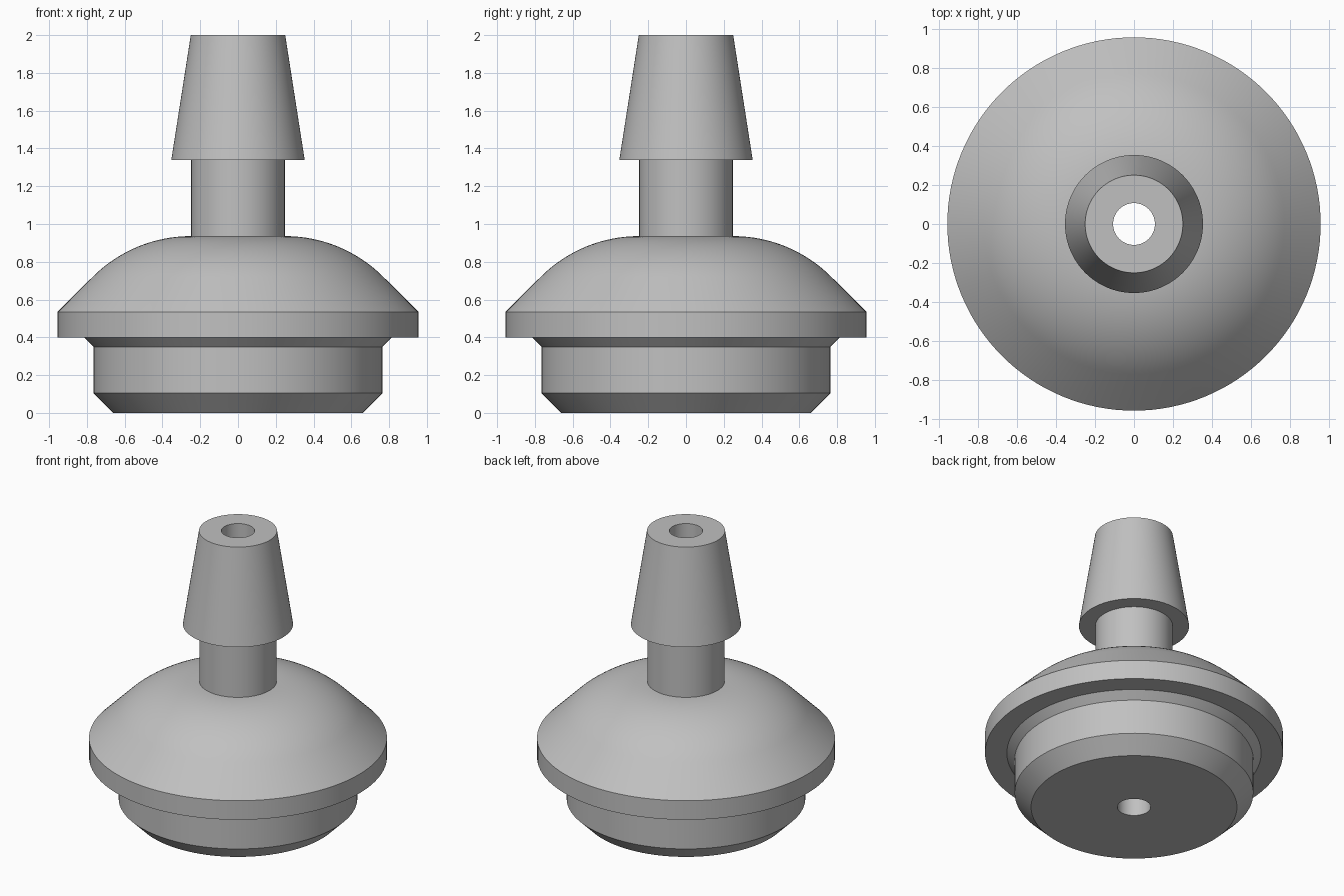
import bpy
import bmesh
from math import sin, cos, pi, radians
from mathutils import Vector

SEGMENTS = 128
BORE = 0.107   # radius of the through hole
STEM = 0.248   # radius of the neck

if "Cube" in bpy.data.objects:
    bpy.data.objects.remove(bpy.data.objects["Cube"], do_unlink=True)

# Single plain grey
grey = bpy.data.materials.new("plain_grey")
grey.use_nodes = True
colour = (0.53, 0.53, 0.53, 1)
grey.diffuse_color = colour
grey.node_tree.nodes["Principled BSDF"].inputs["Base Color"].default_value = colour


def arc(cx, cz, radius, start, end, steps):
    """Points (r, z) along a circular arc, angles in degrees."""
    angles = [radians(start + (end - start) * i / steps) for i in range(steps + 1)]
    return [(cx + radius * cos(a), cz + radius * sin(a)) for a in angles]


def lathe(name, profile):
    """Turn a closed (r, z) profile around the z axis into one solid."""
    bm = bmesh.new()
    ring = [bm.verts.new(Vector((r, 0, z))) for r, z in profile]
    edges = [bm.edges.new((a, b)) for a, b in zip(ring, ring[1:] + ring[:1])]
    bmesh.ops.spin(bm, geom=ring + edges, cent=(0, 0, 0), axis=(0, 0, 1),
                   angle=2 * pi, steps=SEGMENTS, use_duplicate=False)
    bmesh.ops.remove_doubles(bm, verts=bm.verts, dist=0.0001)
    bmesh.ops.recalc_face_normals(bm, faces=bm.faces)
    mesh = bpy.data.meshes.new(name)
    bm.to_mesh(mesh)
    bm.free()
    mesh.materials.append(grey)
    obj = bpy.data.objects.new(name, mesh)
    bpy.context.collection.objects.link(obj)
    bpy.ops.object.select_all(action="DESELECT")
    obj.select_set(True)
    bpy.context.view_layer.objects.active = obj
    bpy.ops.object.shade_smooth_by_angle(angle=radians(20))
    return obj


# Chamfered plug with a flared shoulder under the flange
plug = [(BORE, 0), (0.66, 0), (0.765, 0.105), (0.765, 0.35), (0.815, 0.40)]

# Flange rim, then a sloped side blending into a rounded dome
flange = [(0.955, 0.40), (0.955, 0.535)]
dome = arc(STEM, 0.198, 0.738, 45, 90, 20)

# Hose barb above the neck: overhanging ledge tapering to the tip
barb = [(STEM, 1.34), (0.353, 1.34), (0.25, 2.0), (BORE, 2.0)]

lathe("hose_fitting", plug + flange + dome + barb)
